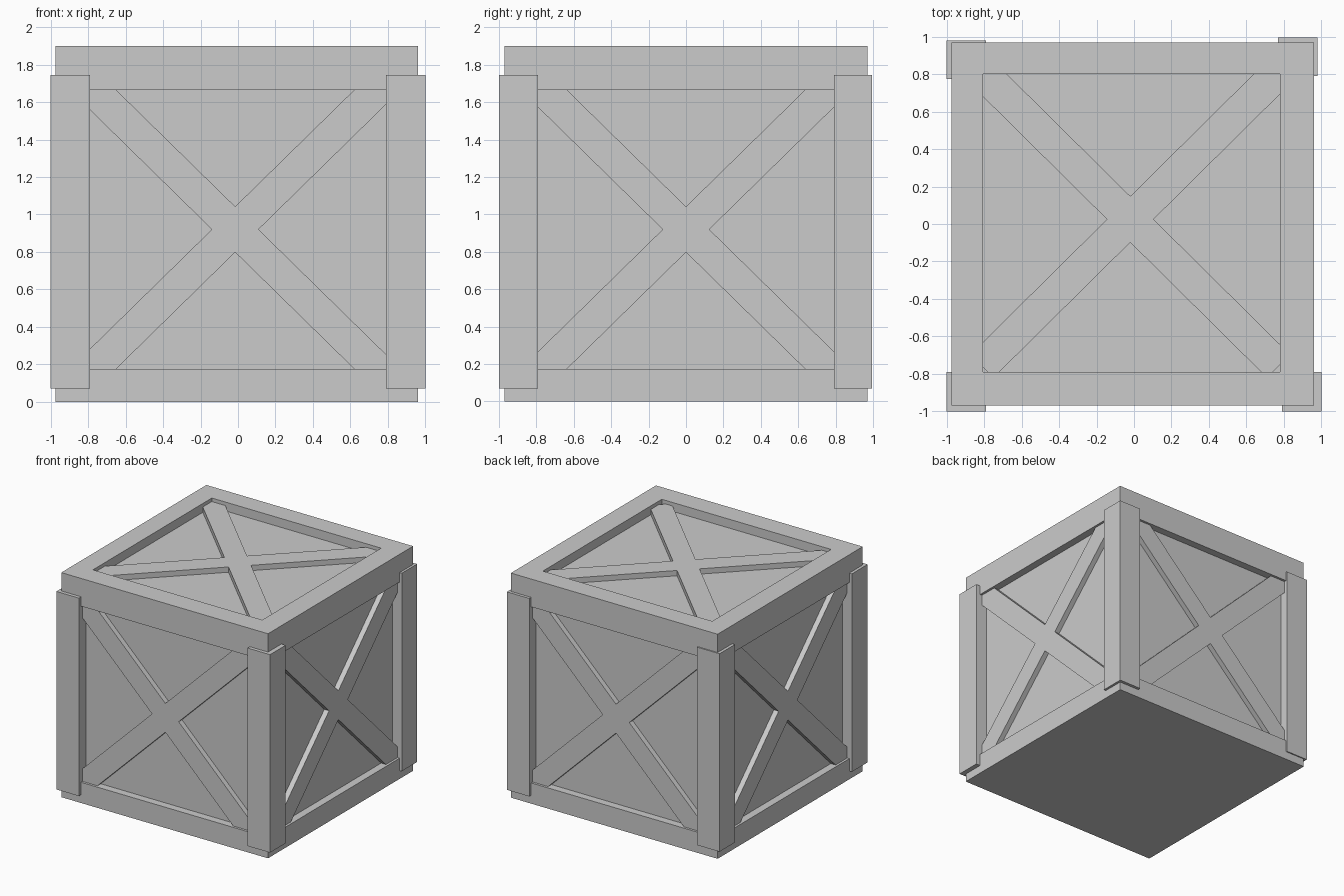
import bpy, bmesh
from math import radians
from mathutils import Matrix, Vector

if "Cube" in bpy.data.objects:
    bpy.data.objects.remove(bpy.data.objects["Cube"])


def finish(name, bm):
    bmesh.ops.recalc_face_normals(bm, faces=bm.faces)
    me = bpy.data.meshes.new(name)
    bm.to_mesh(me)
    bm.free()
    ob = bpy.data.objects.new(name, me)
    bpy.context.collection.objects.link(ob)
    return ob


def box(name, x0, x1, y0, y1, z0, z1):
    bm = bmesh.new()
    size = Matrix.Diagonal((x1 - x0, y1 - y0, z1 - z0, 1))
    centre = Matrix.Translation(((x0 + x1) / 2, (y0 + y1) / 2, (z0 + z1) / 2))
    bmesh.ops.create_cube(bm, size=1, matrix=centre @ size)
    return finish(name, bm)


def cross(name, origin, right, up, squash, depth, half_len=1.12, w=0.088):
    """X-shaped pair of crossed boards, extruded outward from a panel."""
    right, up = Vector(right), Vector(up)
    out = right.cross(up)
    bm = bmesh.new()
    verts = []
    for k in range(4):
        turn = Matrix.Rotation(radians(45 + 90 * k), 2)
        for p in ((half_len, -w), (half_len, w), (w, w)):
            q = turn @ Vector(p)
            verts.append(bm.verts.new(Vector(origin) + right * q.x + up * q.y * squash))
    face = bm.faces.new(verts)
    ext = bmesh.ops.extrude_face_region(bm, geom=[face])
    bmesh.ops.translate(bm, vec=out * depth,
                        verts=[v for v in ext["geom"] if isinstance(v, bmesh.types.BMVert)])
    return finish(name, bm)


X0, X1, Y = -0.975, 0.96, 0.97      # outer faces of the rails
PANEL = 0.065                       # depth of recessed panels
TOP = 1.825                         # height of the lid panel

# Recessed panels, as one solid core
box("panel_core", X0 + PANEL, X1 - PANEL, -Y + PANEL, Y - PANEL, 0.01, TOP)

# Lower and upper rails on all four sides
D = 0.15
for label, z0, z1 in (("lower", 0, 0.175), ("upper", 1.665, 1.80)):
    box(label + "_rail_front", X0, X1, -Y, -Y + D, z0, z1)
    box(label + "_rail_back", X0, X1, Y - D, Y, z0, z1)
    box(label + "_rail_left", X0, X0 + D, -Y + D, Y - D, z0, z1)
    box(label + "_rail_right", X1 - D, X1, -Y + D, Y - D, z0, z1)
box("floor_board", X0 + D, X1 - D, -Y + D, Y - D, 0, 0.1)

# Lid frame
box("lid_frame_front", X0, X1, -Y, -0.79, 1.80, 1.90)
box("lid_frame_back", X0, X1, 0.80, Y, 1.80, 1.90)
box("lid_frame_left", X0, -0.805, -0.79, 0.80, 1.80, 1.90)
box("lid_frame_right", 0.78, X1, -0.79, 0.80, 1.80, 1.90)

# Corner posts, slightly uneven at the back
for label, x, y in (("front_left", -1, -1), ("front_right", 0.79, -1),
                    ("back_left", -1, 0.775), ("back_right", 0.77, 0.79)):
    box("corner_post_" + label, x, x + 0.21, y, y + (0.205 if y > 0 else 0.21), 0.07, 1.745)

# Crossed boards on the lid and the four sides
T = 0.045
cross("cross_lid", (-0.02, 0.025, TOP), (1, 0, 0), (0, 1, 0), 0.99, T)
cross("cross_front", (-0.015, -Y + PANEL, 0.92), (1, 0, 0), (0, 0, 1), 0.98, T)
cross("cross_back", (-0.01, Y - PANEL, 0.92), (-1, 0, 0), (0, 0, 1), 0.98, T)
cross("cross_right", (X1 - PANEL, 0, 0.92), (0, 1, 0), (0, 0, 1), 0.98, T)
cross("cross_left", (X0 + PANEL, 0, 0.92), (0, -1, 0), (0, 0, 1), 0.98, T)
